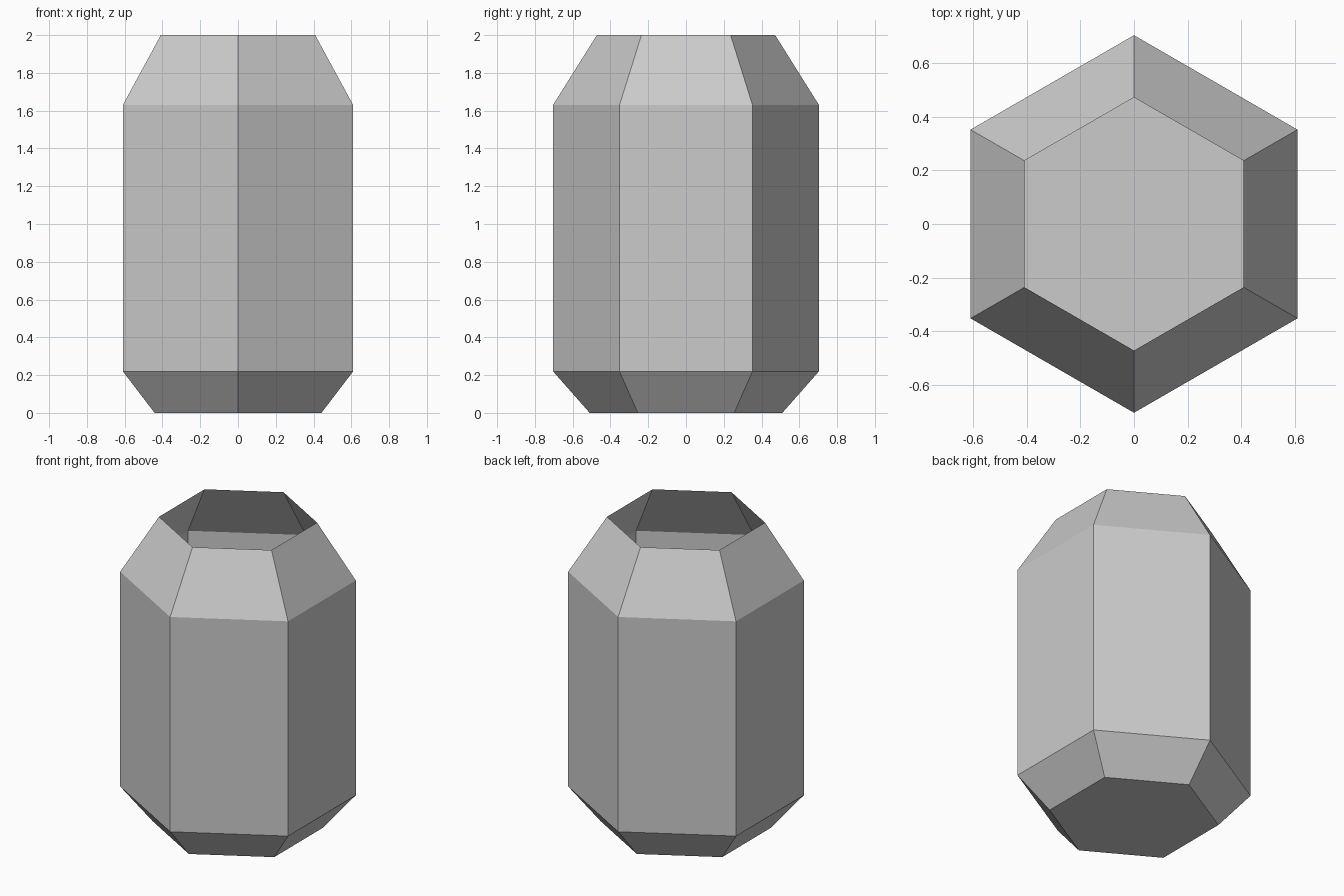
import bpy, bmesh
from math import cos, sin, pi

if "Cube" in bpy.data.objects:
    bpy.data.objects.remove(bpy.data.objects["Cube"])

SIDES = 6
# profile of the shell, bottom to open rim: (corner radius, height)
PROFILE = [(0.51, 0.0), (0.704, 0.22), (0.704, 1.63), (0.472, 2.0)]

bm = bmesh.new()


def ring(radius, z):
    # hexagon with corners on the y axis
    angles = [pi / 2 + 2 * pi * i / SIDES for i in range(SIDES)]
    return [bm.verts.new((radius * cos(a), radius * sin(a), z)) for a in angles]


rings = [ring(r, z) for r, z in PROFILE]

# closed floor
bm.faces.new(list(reversed(rings[0])))

# chamfered base, straight walls and tapered shoulder, open at the top
for low, high in zip(rings, rings[1:]):
    for i in range(SIDES):
        j = (i + 1) % SIDES
        bm.faces.new((low[i], low[j], high[j], high[i]))

mesh = bpy.data.meshes.new("hexagonal_pot")
bm.to_mesh(mesh)
bm.free()
pot = bpy.data.objects.new("hexagonal_pot", mesh)
bpy.context.collection.objects.link(pot)
